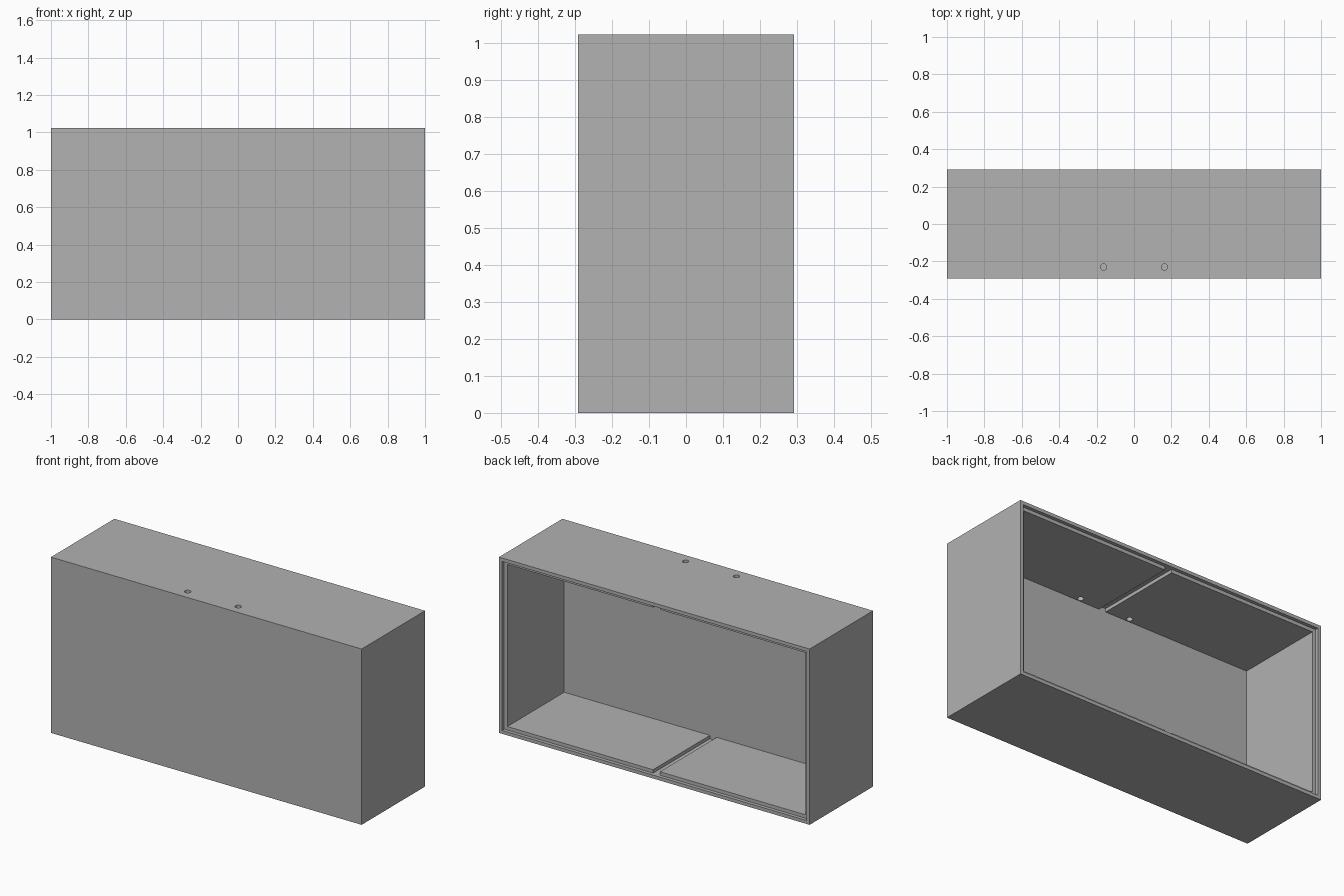
import bpy

# Remove the default cube
default = bpy.data.objects.get("Cube")
if default:
    bpy.data.objects.remove(default, do_unlink=True)

W, D, H = 2.0, 0.583, 1.023      # overall size
WALL, LIP = 0.04, 0.02           # wall thickness, rebate size
BACK = D / 2
INNER_FRONT = -D / 2 + WALL

# Single flat grey
grey = bpy.data.materials.new("plain grey")
grey.use_nodes = True
colour = (0.445, 0.445, 0.445, 1)
grey.diffuse_color = colour
grey.node_tree.nodes["Principled BSDF"].inputs["Base Color"].default_value = colour


def box(name, x, y, z):
    """Box spanning the (low, high) range on each axis."""
    bpy.ops.mesh.primitive_cube_add(size=1, location=[sum(r) / 2 for r in (x, y, z)])
    obj = bpy.context.object
    obj.name = name
    obj.scale = [r[1] - r[0] for r in (x, y, z)]
    bpy.ops.object.transform_apply(location=True, rotation=False, scale=True)
    return obj


def cut(target, cutter):
    """Subtract the cutter from the target, then discard it."""
    mod = target.modifiers.new("cut", "BOOLEAN")
    mod.operation = "DIFFERENCE"
    mod.solver = "EXACT"
    mod.object = cutter
    bpy.context.view_layer.objects.active = target
    bpy.ops.object.modifier_apply(modifier=mod.name)
    bpy.data.objects.remove(cutter, do_unlink=True)


def centred(half):
    return (-half, half)


# Outer case
case = box("cabinet_case", centred(W / 2), centred(D / 2), (0, H))
case.data.materials.append(grey)

# Main cavity, open at the back
cut(case, box("cavity", centred(W / 2 - WALL), (INNER_FRONT, BACK + 0.1), (WALL, H - WALL)))

# Rebate around the rear rim for a back panel
cut(case, box("rebate", centred(W / 2 - LIP), (BACK - LIP, BACK + 0.1), (LIP, H - LIP)))

# Centre slot across the floor and ceiling for a divider
cut(case, box("divider_slot", centred(0.022), (INNER_FRONT, BACK - LIP / 2), (LIP, H - LIP)))

# Two round holes through the top, just behind the front panel
for side in (-1, 1):
    bpy.ops.mesh.primitive_cylinder_add(vertices=32, radius=0.017, depth=0.2,
                                        location=(side * 0.163, -0.23, H))
    cut(case, bpy.context.object)

# Flat panels, smooth hole walls
bpy.ops.object.select_all(action="DESELECT")
case.select_set(True)
bpy.context.view_layer.objects.active = case
bpy.ops.object.shade_smooth_by_angle()
